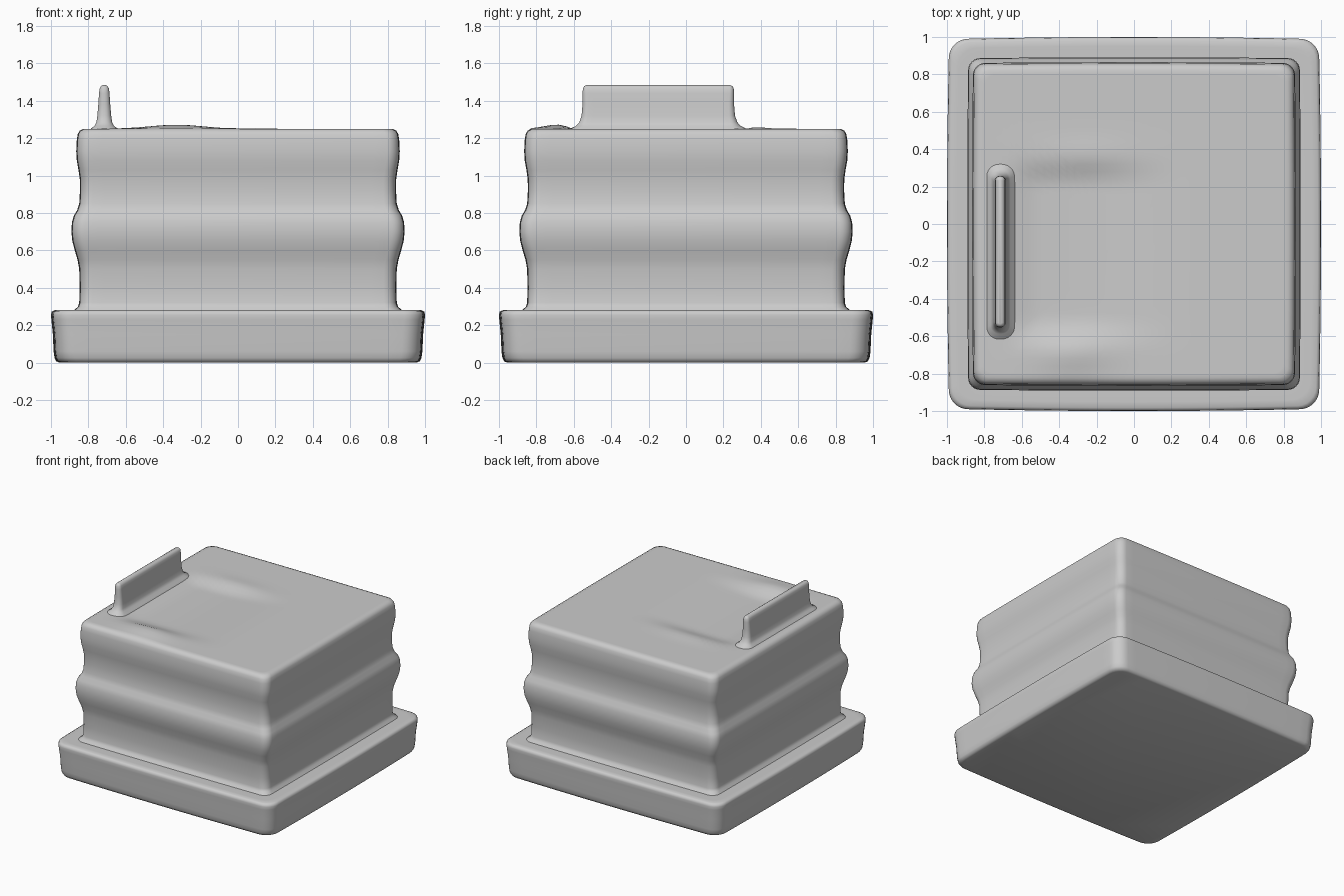
import bpy, bmesh, math

if "Cube" in bpy.data.objects:
    bpy.data.objects.remove(bpy.data.objects["Cube"], do_unlink=True)

grey = bpy.data.materials.new("plain grey")
grey.use_nodes = True
COLOUR = (0.6, 0.6, 0.6, 1)
grey.diffuse_color = COLOUR
grey.node_tree.nodes["Principled BSDF"].inputs["Base Color"].default_value = COLOUR


def bell(v, centre, width):
    return math.exp(-((v - centre) / width) ** 2)


def step(v, a, b):
    t = min(1, max(0, (v - a) / (b - a)))
    return t * t * (3 - 2 * t)


def outline(hx, hy, radius, bow=0.0, corner=6, side=24):
    """Rounded rectangle with slightly bowed sides."""
    pts = []
    for q in range(4):
        sx, sy = ((1, 1), (-1, 1), (-1, -1), (1, -1))[q]
        cx, cy = sx * (hx - radius), sy * (hy - radius)
        arc = []
        for i in range(corner + 1):
            a = math.pi / 2 * (q + i / corner)
            arc.append((cx + radius * math.cos(a), cy + radius * math.sin(a)))
        pts += arc
        # straight run to the next corner
        nx, ny = ((-1, 1), (-1, -1), (1, -1), (1, 1))[q]
        a = math.pi / 2 * (q + 1)
        ex = nx * (hx - radius) + radius * math.cos(a)
        ey = ny * (hy - radius) + radius * math.sin(a)
        x, y = arc[-1]
        for i in range(1, side):
            t = i / side
            pts.append((x + (ex - x) * t, y + (ey - y) * t))
    return [(x * (1 - bow * (y / hy) ** 2), y * (1 - bow * (x / hx) ** 2)) for x, y in pts]


def loft(name, rings, centre=(0, 0), relief=None):
    """Skin a stack of (outline, z) rings and cap both ends."""
    bm = bmesh.new()
    loops = []
    for pts, z in rings:
        loops.append([bm.verts.new((x + centre[0], y + centre[1],
                                    z + (relief(x, y) if relief and z > 1.24 else 0)))
                      for x, y in pts])
    for low, high in zip(loops, loops[1:]):
        n = len(low)
        for i in range(n):
            j = (i + 1) % n
            bm.faces.new((low[i], low[j], high[j], high[i]))
    bm.faces.new(loops[0][::-1])
    bm.faces.new(loops[-1])
    bmesh.ops.recalc_face_normals(bm, faces=bm.faces)
    mesh = bpy.data.meshes.new(name)
    bm.to_mesh(mesh)
    bm.free()
    mesh.materials.append(grey)
    obj = bpy.data.objects.new(name, mesh)
    bpy.context.collection.objects.link(obj)
    bpy.ops.object.select_all(action='DESELECT')
    obj.select_set(True)
    bpy.context.view_layer.objects.active = obj
    bpy.ops.object.shade_smooth_by_angle(angle=math.radians(50))
    return obj


# Base slab: soft edges, widening a little upwards
base = [(0.955, 0), (0.972, 0.007), (0.981, 0.025), (0.986, 0.06), (0.99, 0.15), (0.998, 0.23),
        (1.0, 0.255), (0.996, 0.272), (0.982, 0.28), (0.95, 0.281), (0.9, 0.28), (0.8, 0.28)]
loft("base_slab", [(outline(h, h, 0.1, 0.012), z) for h, z in base])

# Body: waisted walls with a bulging middle band and a rounded top edge
body = [(0.88, 0.27), (0.872, 0.285), (0.856, 0.298), (0.849, 0.32), (0.847, 0.4), (0.849, 0.5),
        (0.858, 0.55), (0.873, 0.6), (0.886, 0.65), (0.891, 0.7), (0.888, 0.75), (0.878, 0.785),
        (0.86, 0.815), (0.849, 0.85), (0.845, 0.92), (0.846, 0.98), (0.853, 1.03), (0.862, 1.08),
        (0.865, 1.13), (0.862, 1.19), (0.857, 1.222), (0.846, 1.24)]


def top_relief(x, y):
    # shallow hollow beside the fin, with a swelling near the front edge
    hollow = step(-y, -0.36, -0.2) * step(y, -0.68, -0.5) * step(x, -0.72, -0.5) * step(-x, -0.3, 0.35)
    swell = bell(x, -0.33, 0.2) * bell(y, -0.69, 0.1)
    ridge = bell(x, -0.25, 0.25) * bell(y, 0.38, 0.07)
    return 0.022 * swell + 0.008 * ridge - 0.03 * hollow


rings = [(outline(h, h, 0.065, 0.005), z) for h, z in body]
rings += [(outline(h, h, 0.065 * h, 0.005), 1.25) for h in [0.825] + [0.8 - 0.04 * i for i in range(20)]]
loft("body", rings, relief=top_relief)

# Upright fin on the right of the top, flared where it meets the body
fin = [(0.085, 0.485, 1.23), (0.07, 0.465, 1.253), (0.052, 0.44, 1.265), (0.042, 0.422, 1.285),
       (0.037, 0.41, 1.32), (0.032, 0.405, 1.38), (0.028, 0.405, 1.44), (0.025, 0.403, 1.465),
       (0.018, 0.396, 1.478), (0.008, 0.386, 1.483)]
loft("top_fin", [(outline(hx, hy, hx * 0.9), z) for hx, hy, z in fin], (-0.715, -0.148))
